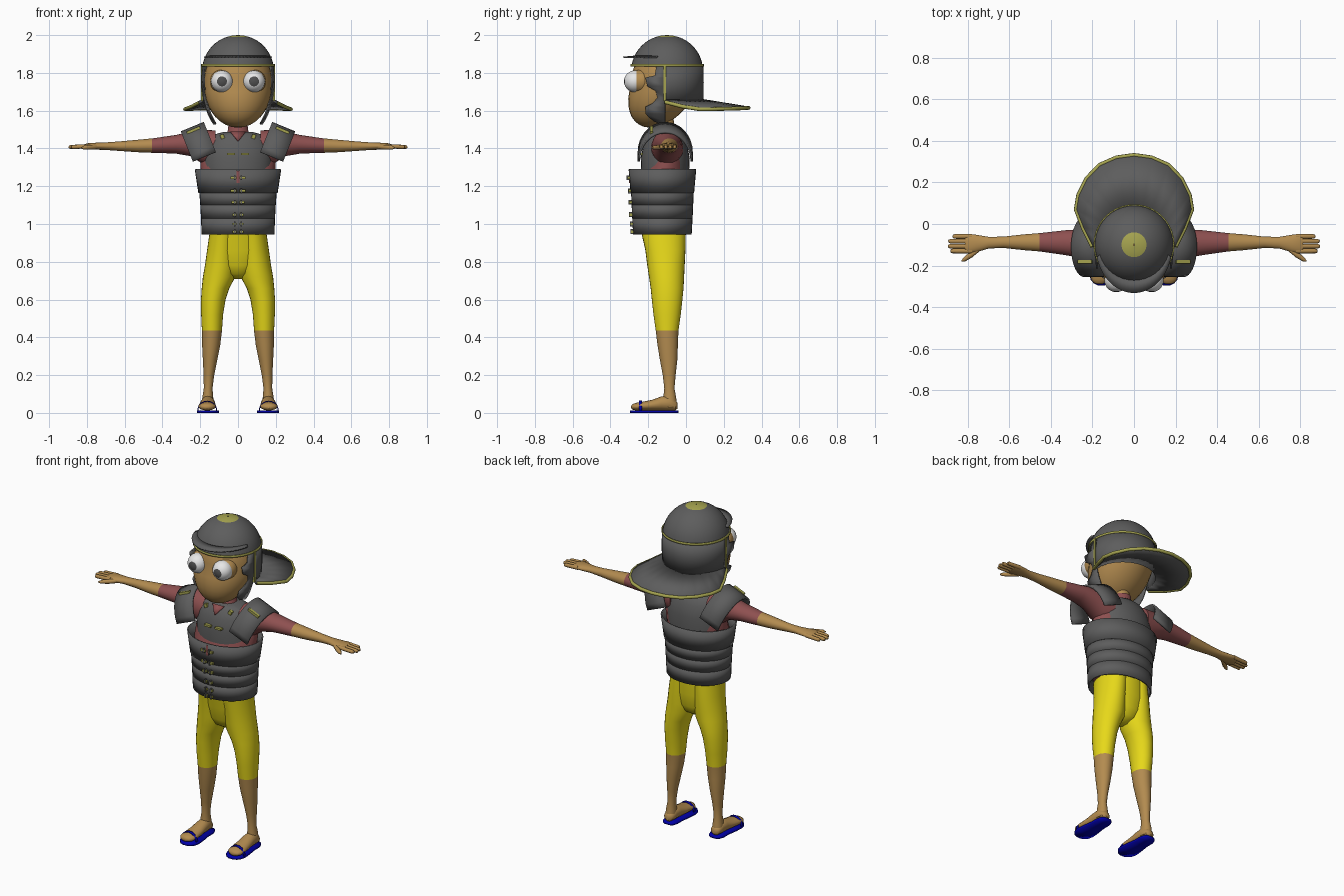
import bpy, bmesh
from math import sin, cos, pi, radians, acos, degrees
from mathutils import Matrix

if "Cube" in bpy.data.objects:
    bpy.data.objects.remove(bpy.data.objects["Cube"], do_unlink=True)


def material(name, r, g, b):
    m = bpy.data.materials.new(name)
    m.use_nodes = True
    m.diffuse_color = (r, g, b, 1)
    m.node_tree.nodes["Principled BSDF"].inputs["Base Color"].default_value = (r, g, b, 1)
    return m


STEEL = material("steel grey", .11, .11, .11)
BRASS = material("brass olive", .38, .37, .08)
SKIN = material("skin tan", .45, .26, .08)
RED = material("shirt red", .27, .08, .08)
YELLOW = material("trouser yellow", .8, .69, .01)
BLUE = material("sandal blue", 0, 0, .4)
WHITE = material("eye white", .8, .8, .8)
IRIS = material("iris grey", .08, .08, .08)


def finish(name, bm, mats, rule=None, mirror=False, thick=0):
    bmesh.ops.recalc_face_normals(bm, faces=bm.faces)
    for f in bm.faces:
        f.smooth = True
        if rule:
            f.material_index = int(rule(f.calc_center_median()))
    me = bpy.data.meshes.new(name)
    bm.to_mesh(me)
    bm.free()
    me.set_sharp_from_angle(angle=radians(40))
    for m in mats:
        me.materials.append(m)
    ob = bpy.data.objects.new(name, me)
    bpy.context.collection.objects.link(ob)
    if thick:
        s = ob.modifiers.new("thickness", 'SOLIDIFY')
        s.thickness, s.offset = thick, 0
    if mirror:
        ob.modifiers.new("mirror", 'MIRROR')
    return ob


def add_grid(bm, rows, wrap=False, caps=False):
    vs = [[bm.verts.new(p) for p in row] for row in rows]
    n = len(rows[0])
    for a, b in zip(vs, vs[1:]):
        for i in range(n if wrap else n - 1):
            j = (i + 1) % n
            bm.faces.new((a[i], a[j], b[j], b[i]))
    if caps:
        bm.faces.new(vs[0])
        bm.faces.new(vs[-1])


def sheet(name, mat, rows, thick=.008, mirror=False):
    bm = bmesh.new()
    add_grid(bm, rows)
    return finish(name, bm, [mat], None, mirror, thick)


# Elliptical rings (t, a, b, ra, rb) along one axis
def loft(name, mats, axis, *chains, rule=None, mirror=False, caps=True, thick=0, n=28):
    bm = bmesh.new()
    for rings in chains:
        rows = []
        for t, a, b, ra, rb in rings:
            row = []
            for i in range(n):
                u, v = a + ra * cos(2 * pi * i / n), b + rb * sin(2 * pi * i / n)
                row.append({'x': (t, u, v), 'y': (u, t, v), 'z': (u, v, t)}[axis])
            rows.append(row)
        add_grid(bm, rows, True, caps)
    return finish(name, bm, mats, rule, mirror, thick)


def box(name, mat, loc, size, turn=0, mirror=True):
    bm = bmesh.new()
    bmesh.ops.create_cube(bm, size=1, matrix=Matrix.Translation(loc)
                          @ Matrix.Rotation(turn, 4, 'Y') @ Matrix.Diagonal((*size, 1)))
    return finish(name, bm, [mat], None, mirror)


def ball(name, mats, loc, r, rule=None):
    bm = bmesh.new()
    bmesh.ops.create_uvsphere(bm, u_segments=28, v_segments=20, radius=r,
                              matrix=Matrix.Translation(loc) @ Matrix.Rotation(pi / 2, 4, 'X'))
    return finish(name, bm, mats, rule, True)


# Head, neck and eyes
head = []
for k in range(19):
    a = radians(-88 + 176 * k / 18)
    z = 1.74 + .23 * sin(a)
    head.append((z, 0, -.11 + .34 * min(0, z - 1.74), .182 * cos(a), .18 * cos(a)))
loft("head", [SKIN], 'z', head)
loft("neck", [SKIN], 'z', [(1.48, 0, -.1, .045, .045), (1.62, 0, -.12, .045, .045)])
loft("collar", [RED], 'z', [(1.45, 0, -.11, .08, .075), (1.49, 0, -.105, .055, .055),
                            (1.53, 0, -.105, .05, .05)])
ball("eyelid", [SKIN], (.085, -.235, 1.755), .063)
ball("eye", [WHITE, IRIS], (.085, -.27, 1.755), .058, lambda c: c.y < -.27 - .058 * .885)

# Helmet
edge = degrees(acos(.06 / .19))
angles = [9.1 + (edge - 9.1) * k / 9 for k in range(10)] + [80, 89]
loft("helmet_dome", [STEEL, BRASS], 'z',
     [(1.81 + .19 * sin(radians(a)), 0, -.1, .19 * cos(radians(a)), .19 * cos(radians(a)))
      for a in angles], rule=lambda c: c.z > 1.9905, caps=False, n=40)
loft("helmet_band", [BRASS], 'z', [(z, 0, -.1, .192, .192) for z in (1.834, 1.846)],
     caps=False, thick=.006, n=40)


def arc(rx, ry, z, a0, a1, n=24):
    return [(rx * cos(radians(a0 + (a1 - a0) * i / n)),
             -.1 + ry * sin(radians(a0 + (a1 - a0) * i / n)), z) for i in range(n + 1)]


sheet("helmet_back", STEEL, [arc(r, r, z, -4, 184) for r, z in ((.188, 1.65), (.19, 1.75), (.188, 1.84))])
sheet("brow_visor", STEEL, [arc(.165, .165, 1.888, 195, 345), arc(.185, .232, 1.882, 195, 345)])
box("helmet_side_trim", BRASS, (.19, -.112, 1.745), (.012, .014, .19))

# Neck guard with a trimmed rim
half = [(.2, -.11, 1.645), (.245, -.02, 1.622), (.28, .07, 1.608), (.268, .14, 1.608),
        (.228, .22, 1.61), (.165, .285, 1.612), (.085, .32, 1.614)]
rim = half + [(0, .332, 1.615)] + [(-x, y, z) for x, y, z in reversed(half)]
sheet("neck_guard", STEEL, [arc(.186, .186, 1.655, -3, 183, len(rim) - 1), rim], .014)
cu = bpy.data.curves.new("neck_guard_rim", 'CURVE')
cu.dimensions, cu.bevel_depth, cu.bevel_resolution = '3D', .01, 2
sp = cu.splines.new('POLY')
sp.points.add(len(rim) - 1)
for p, co in zip(sp.points, rim):
    p.co = (*co, 1)
cu.materials.append(BRASS)
bpy.context.collection.objects.link(bpy.data.objects.new("neck_guard_rim", cu))

# Cheek guards: height, front edge, sideways offset
cheek = [(1.84, -.155, .19), (1.785, -.165, .19), (1.775, -.215, .19), (1.73, -.205, .19),
         (1.705, -.16, .188), (1.67, -.15, .184), (1.64, -.175, .176), (1.62, -.215, .17),
         (1.585, -.215, .158), (1.545, -.17, .138), (1.53, -.13, .128)]
sheet("cheek_guard", STEEL, [[(x - .012, y, z), (x, -.11, z)] for z, y, x in cheek], mirror=True)

# Shirt and arms
loft("shirt", [RED], 'z', [(1.0, 0, -.125, .17, .13), (1.25, 0, -.12, .195, .13),
                           (1.33, 0, -.1, .2, .1), (1.42, 0, -.1, .19, .09), (1.47, 0, -.1, .12, .07)])
loft("arm", [RED, SKIN], 'x', [
    (.12, -.1, 1.4, .085, .095), (.19, -.1, 1.41, .08, .09), (.25, -.095, 1.424, .07, .065),
    (.33, -.09, 1.422, .06, .049), (.455, -.088, 1.415, .044, .038), (.53, -.088, 1.413, .038, .033),
    (.63, -.088, 1.412, .027, .025), (.7, -.09, 1.412, .028, .02), (.76, -.094, 1.412, .042, .018),
    (.8, -.095, 1.412, .047, .015), (.815, -.095, 1.411, .04, .01)],
    rule=lambda c: c.x > .455, mirror=True)
fingers = []
for y, tip in ((-.06, .875), (-.083, .895), (-.107, .897), (-.13, .885)):
    fingers.append([(.78, y, 1.412, .012, .012), (tip - .012, y, 1.408, .011, .011),
                    (tip - .003, y, 1.407, .008, .008), (tip, y, 1.407, .002, .002)])
fingers.append([(.73, -.105, 1.41, .015, .013), (.78, -.145, 1.406, .016, .013),
                (.815, -.168, 1.404, .013, .011), (.83, -.177, 1.403, .004, .004)])
loft("fingers", [SKIN], 'x', *fingers, mirror=True, n=10)

# Breastplate, collar notch and girdle bands
loft("breastplate", [STEEL], 'z', [
    (1.25, 0, -.11, .178, .125), (1.35, 0, -.11, .185, .13), (1.42, 0, -.11, .17, .115),
    (1.47, 0, -.11, .14, .09), (1.488, 0, -.11, .075, .07)])
sheet("collar_notch", RED, [[(-.04, -.19, 1.487), (.04, -.19, 1.487)],
                            [(-.002, -.228, 1.44), (.002, -.228, 1.44)]], .006)
bands = [(1.165, 1.29, .206, .225, .164, .175), (1.1, 1.172, .196, .201, .159, .162),
         (1.03, 1.106, .192, .196, .156, .159), (.945, 1.036, .189, .192, .151, .156)]
for i, (z0, z1, x0, x1, y0, y1) in enumerate(bands):
    loft("girdle_band_%d" % (i + 1), [STEEL], 'z',
         [(z0, 0, -.125, x0, y0), (z1, 0, -.125, x1, y1)], caps=False, thick=.008, n=40)
box("front_slit", RED, (0, -.298, 1.253), (.014, .01, .07), mirror=False)

# Shoulder plates arched front to back
plate = []
for u in (0, .5, 1):
    plate.append([(.117 + .122 * u + .062 * sin(pi * i / 16), -.11 + .14 * cos(pi * i / 16),
                   1.38 - .05 * u + .155 * sin(pi * i / 16)) for i in range(17)])
sheet("shoulder_plate", STEEL, plate, .012, True)

# Buckles
box("shoulder_buckle", BRASS, (.236, -.182, 1.497), (.075, .016, .014), .4)
box("collar_buckle", BRASS, (.083, -.19, 1.463), (.02, .02, .022), .4)
box("chest_buckle", BRASS, (.036, -.24, 1.37), (.042, .02, .012))
for i, (z, y, w) in enumerate([(1.245, -.3, .032), (1.175, -.294, .032), (1.115, -.291, .026),
                               (1.05, -.287, .02), (1.0, -.283, .02), (.96, -.281, .02)]):
    box("girdle_buckle_%d" % (i + 1), BRASS, (.008 + w / 2, y, z), (w, .022, .013))
    box("girdle_hinge_%d" % (i + 1), STEEL, (.018, y, z), (.008, .028, .026))

# Trousers and legs
loft("hips", [YELLOW], 'z', [(.97, 0, -.12, .148, .12), (.86, 0, -.11, .16, .105),
                             (.78, 0, -.107, .13, .09), (.735, 0, -.105, .08, .07),
                             (.71, 0, -.105, .03, .03)])
loft("leg", [YELLOW, SKIN], 'z', [
    (.97, .075, -.12, .073, .118), (.86, .085, -.109, .079, .106), (.78, .092, -.106, .083, .099),
    (.72, .1, -.103, .086, .093), (.66, .119, -.1, .073, .087), (.6, .131, -.1, .065, .081),
    (.52, .137, -.1, .058, .072), (.435, .138, -.1, .053, .06), (.36, .142, -.097, .048, .054),
    (.28, .148, -.092, .038, .046), (.2, .154, -.089, .028, .034), (.13, .158, -.088, .023, .027),
    (.08, .16, -.086, .029, .034), (.03, .16, -.085, .033, .037)],
    rule=lambda c: c.z < .435, mirror=True)

# Feet and sandals
loft("foot", [SKIN], 'y', [
    (-.044, .16, .038, .012, .014), (-.055, .16, .04, .028, .026), (-.09, .16, .052, .036, .04),
    (-.13, .16, .05, .038, .037), (-.18, .161, .041, .043, .028), (-.23, .163, .036, .047, .023),
    (-.265, .164, .033, .044, .02), (-.283, .165, .032, .03, .015), (-.29, .165, .031, .01, .006)],
    mirror=True, n=20)
sole = [(-.04, .02), (-.05, .035), (-.08, .045), (-.13, .045), (-.19, .054),
        (-.24, .058), (-.27, .05), (-.287, .035), (-.296, .015)]
sheet("sandal_sole", BLUE, [[(.158 - r, y, .007), (.158 + r, y, .007)] for y, r in sole], .013, True)
sheet("sandal_strap", BLUE,
      [[(.163 + .05 * cos(pi * i / 14), y, .012 + .05 * sin(pi * i / 14)) for i in range(15)]
       for y in (-.25, -.234)], .005, True)
